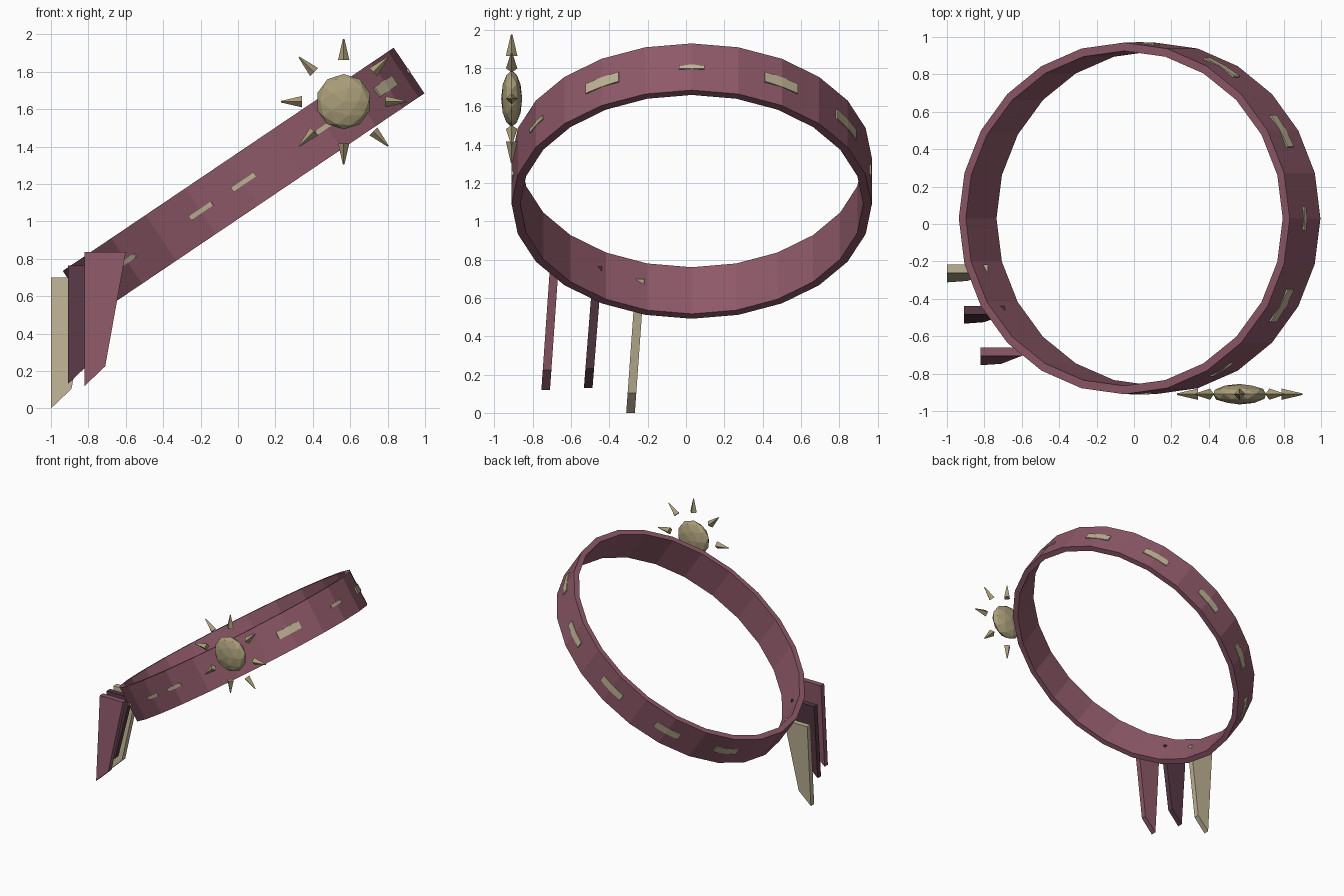
import bpy, bmesh
from math import cos, sin, pi, radians
from mathutils import Matrix, Vector

if "Cube" in bpy.data.objects:
    bpy.data.objects.remove(bpy.data.objects["Cube"])

def material(name, rgb):
    m = bpy.data.materials.new(name)
    m.diffuse_color = (*rgb, 1)
    m.use_nodes = True
    m.node_tree.nodes["Principled BSDF"].inputs["Base Color"].default_value = m.diffuse_color
    return m

PLUM = material("plum", (0.27, 0.10, 0.14))
DARK = material("dark_plum", (0.095, 0.04, 0.06))
PALE = material("pale_cloth", (0.52, 0.45, 0.30))
GOLD = material("dull_gold", (0.40, 0.34, 0.19))

# Tilted frame shared by the band and its dashes
TILT = Matrix.Translation((0.03, 0.03, 1.21)) @ Matrix.Rotation(radians(-34), 4, 'Y')
RX, RY = 1.067, 0.94

def finish(bm, name, mat):
    bmesh.ops.recalc_face_normals(bm, faces=bm.faces)
    me = bpy.data.meshes.new(name)
    bm.to_mesh(me)
    bm.free()
    me.materials.append(mat)
    ob = bpy.data.objects.new(name, me)
    bpy.context.collection.objects.link(ob)
    return ob

def sweep(bm, angles, out, inn, half, closed):
    """Rectangular section swept along the tilted oval."""
    rows = []
    for a in angles:
        row = []
        for d, z in ((out, -half), (out, half), (inn, half), (inn, -half)):
            row.append(bm.verts.new(TILT @ Vector(((RX + d) * cos(a), (RY + d) * sin(a), z))))
        rows.append(row)
    pairs = list(zip(rows, rows[1:])) + ([(rows[-1], rows[0])] if closed else [])
    for p, q in pairs:
        for i in range(4):
            j = (i + 1) % 4
            bm.faces.new((p[i], p[j], q[j], q[i]))
    if not closed:
        bm.faces.new(rows[0])
        bm.faces.new(rows[-1])

# Head band: 24-sided oval
bm = bmesh.new()
sweep(bm, [2 * pi * i / 24 for i in range(24)], 0, -0.045, 0.147, True)
finish(bm, "band", PLUM)

# Pale dashes almost flush with the band
bm = bmesh.new()
for deg in (-30, 30, 60, 90, 120, 150):
    sweep(bm, [radians(deg + d) for d in (-6, 0, 6)], 0.002, -0.01, 0.03, False)
for deg in (-135, -105, -90, -60, 0):
    sweep(bm, [radians(deg + d) for d in (-4, 0, 4)], 0.002, -0.01, 0.012, False)
finish(bm, "band_dashes", PALE)

# Sun ornament: flattened faceted ball
SUN = Vector((0.565, -0.91, 1.64))
bm = bmesh.new()
bmesh.ops.create_icosphere(bm, subdivisions=2, radius=0.148,
                           matrix=Matrix.Translation(SUN) @ Matrix.Diagonal((1, 0.37, 1, 1))
                           @ Matrix.Rotation(pi / 2, 4, 'X'))
finish(bm, "sun_disc", GOLD)

# Eight four-sided rays around it
bm = bmesh.new()
for i in range(8):
    bmesh.ops.create_cone(bm, cap_ends=True, segments=4, radius1=0.03, radius2=0.004, depth=0.112,
                          matrix=Matrix.Translation(SUN) @ Matrix.Rotation(i * pi / 4, 4, 'Y')
                          @ Matrix.Translation((0, 0, 0.28)))
finish(bm, "sun_rays", GOLD)

# Hanging ribbons: tapered slabs with a slanted end, leaning forward
def ribbon(name, x, y_top, z_top, z_tip, mat):
    bm = bmesh.new()
    prof = ((x, z_top), (x + 0.22, z_top), (x + 0.11, z_tip + 0.105), (x, z_tip))
    sides = []
    for dy in (0, -0.045):
        sides.append([bm.verts.new((px, y_top + dy - 0.05 * (z_top - pz) / (z_top - z_tip), pz))
                      for px, pz in prof])
    a, b = sides
    bm.faces.new(a)
    bm.faces.new(b)
    for i in range(4):
        j = (i + 1) % 4
        bm.faces.new((a[i], a[j], b[j], b[i]))
    finish(bm, name, mat)

ribbon("ribbon_front", -0.82, -0.66, 0.835, 0.12, PLUM)
ribbon("ribbon_middle", -0.91, -0.438, 0.765, 0.13, DARK)
ribbon("ribbon_back", -1.0, -0.217, 0.70, 0.0, PALE)
